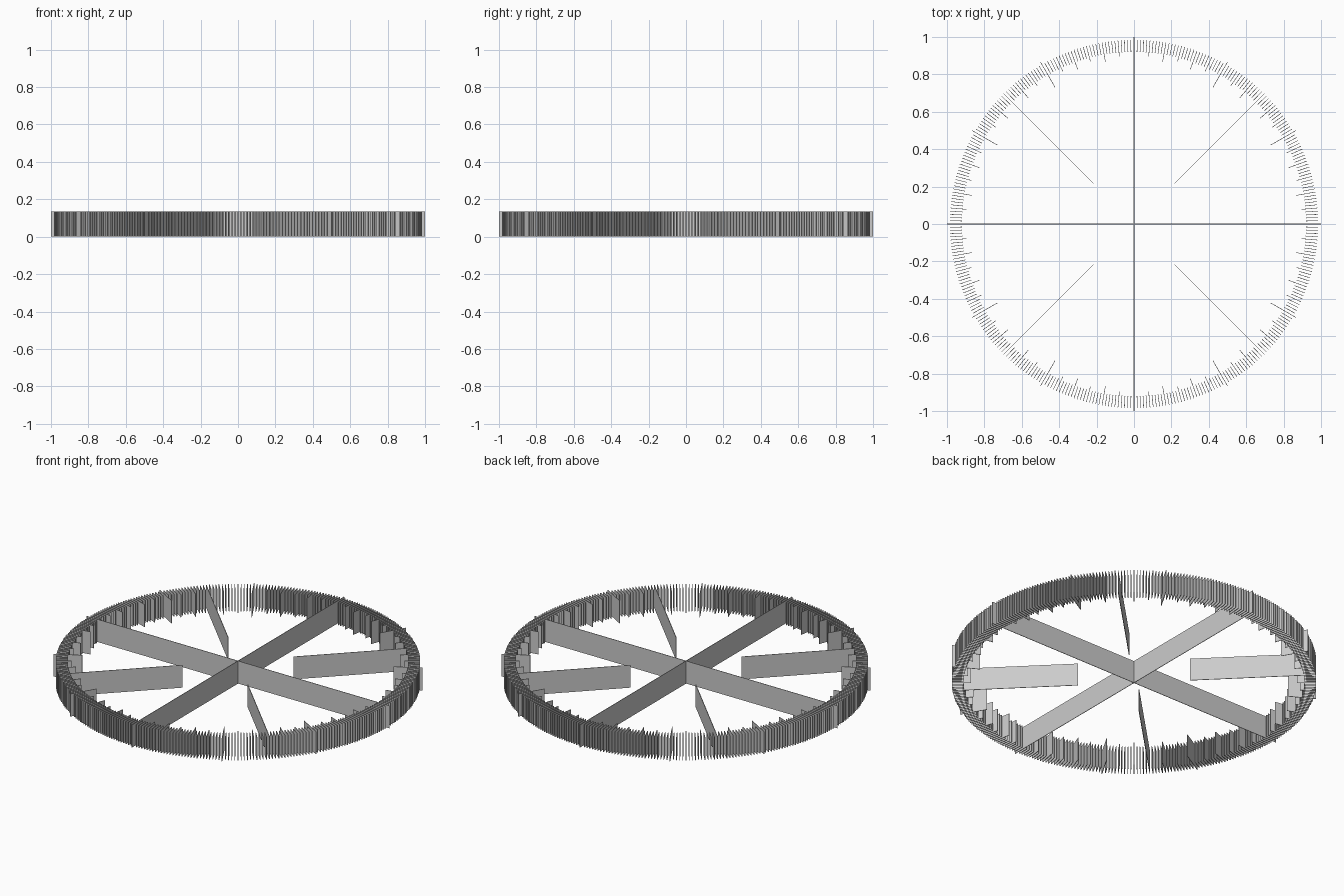
import bpy
import bmesh
from math import radians
from mathutils import Matrix

HEIGHT = 0.135
THICK = 0.003

cube = bpy.data.objects.get("Cube")
if cube:
    bpy.data.objects.remove(cube)

grey = bpy.data.materials.new("light_grey")
grey.use_nodes = True
colour = (0.6, 0.6, 0.6, 1)
grey.diffuse_color = colour
grey.node_tree.nodes["Principled BSDF"].inputs["Base Color"].default_value = colour


def radial_plates(name, angles, inner, outer):
    """Thin upright plates running from radius inner to outer at each angle."""
    bm = bmesh.new()
    for angle in angles:
        place = (Matrix.Rotation(radians(angle), 4, 'Z')
                 @ Matrix.Translation(((inner + outer) / 2, 0, HEIGHT / 2))
                 @ Matrix.Diagonal((outer - inner, THICK, HEIGHT, 1)))
        bmesh.ops.create_cube(bm, size=1, matrix=place)
    mesh = bpy.data.meshes.new(name)
    bm.to_mesh(mesh)
    bm.free()
    mesh.materials.append(grey)
    obj = bpy.data.objects.new(name, mesh)
    bpy.context.collection.objects.link(obj)


# Sort the degree marks of the dial by importance
degrees = range(360)
major = [a for a in degrees if a % 30 == 0 and a % 90]
tens = [a for a in degrees if a % 10 == 0 and a % 30]
fives = [a for a in degrees if a % 10 == 5 and a % 90 != 45]
singles = [a for a in degrees if a % 5]

# Graduated ring
radial_plates("single_degree_ticks", singles, 0.92, 0.985)
radial_plates("five_degree_ticks", fives, 0.90, 0.985)
radial_plates("ten_degree_ticks", tens, 0.88, 0.985)
radial_plates("thirty_degree_ticks", major, 0.845, 1.0)

# Full cross through the centre and the shorter diagonal spokes
radial_plates("cross_spokes", (0, 90), -1.0, 1.0)
radial_plates("diagonal_spokes", range(45, 360, 90), 0.305, 0.985)
